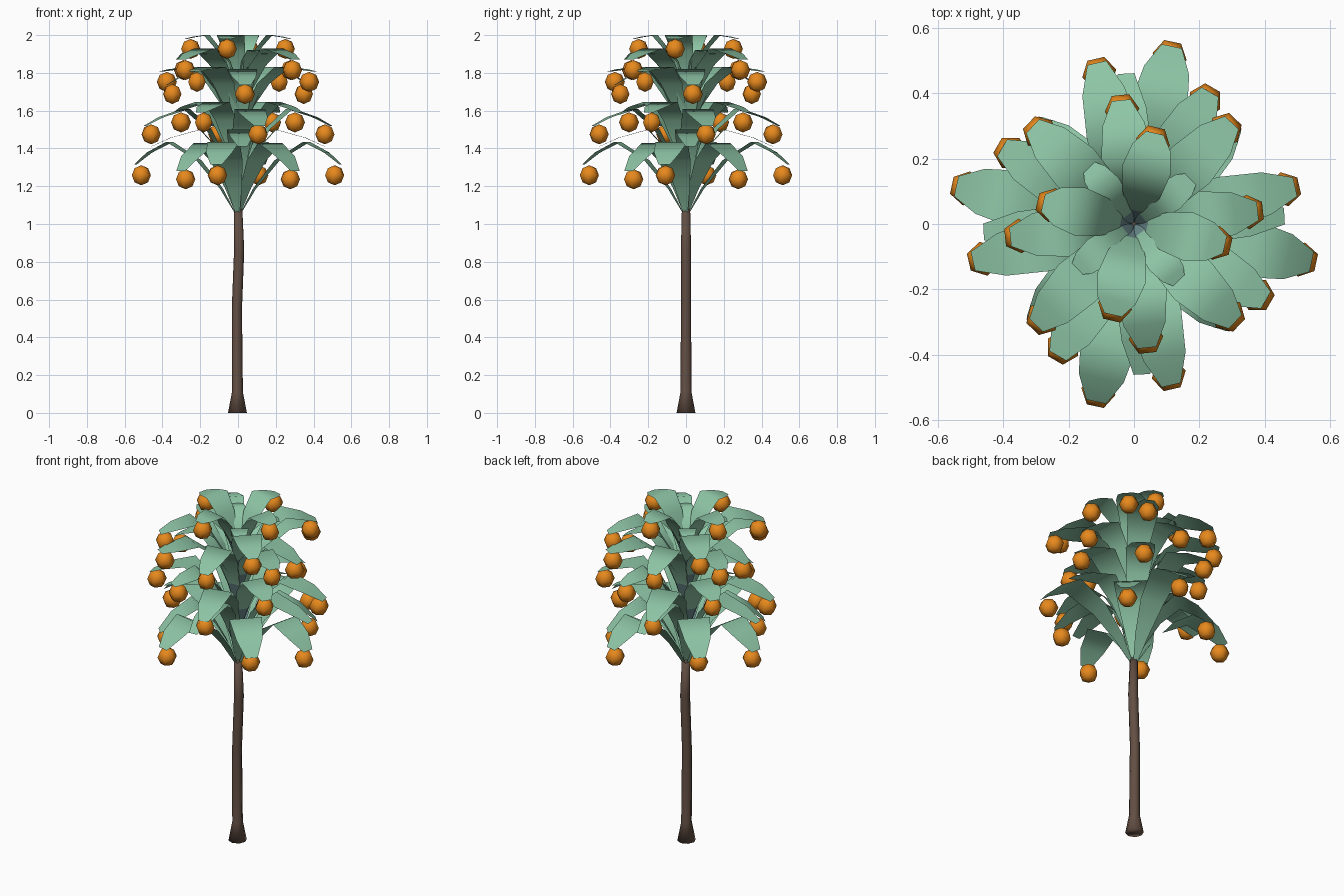
import bpy, bmesh, math
from mathutils import Matrix, Vector

cube = bpy.data.objects.get("Cube")
if cube:
    bpy.data.objects.remove(cube)


def material(name, color):
    m = bpy.data.materials.new(name)
    m.use_nodes = True
    m.diffuse_color = (*color, 1)
    bsdf = m.node_tree.nodes["Principled BSDF"]
    bsdf.inputs["Base Color"].default_value = (*color, 1)
    bsdf.inputs["Roughness"].default_value = 0.8
    return m


bark = material("bark brown", (0.125, 0.078, 0.057))
leaf_green = material("leaf green", (0.27, 0.56, 0.38))
stem_grey = material("stem blue grey", (0.15, 0.26, 0.27))
orange = material("fruit orange", (0.80, 0.25, 0.012))


def finish(name, bm, mats, angle):
    mesh = bpy.data.meshes.new(name)
    bm.to_mesh(mesh)
    bm.free()
    for m in mats:
        mesh.materials.append(m)
    obj = bpy.data.objects.new(name, mesh)
    bpy.context.collection.objects.link(obj)
    bpy.ops.object.select_all(action="DESELECT")
    obj.select_set(True)
    bpy.context.view_layer.objects.active = obj
    bpy.ops.object.shade_smooth_by_angle(angle=math.radians(angle))


# Trunk: flared foot and a slight bend, as (height, radius, x offset)
def build_trunk(sides=8):
    bm = bmesh.new()
    rings = []
    for z, r, dx in [(0, 0.05, -0.003), (0.11, 0.029, -0.003), (0.55, 0.027, -0.006),
                     (0.86, 0.027, 0.006), (1.08, 0.022, 0.001)]:
        rings.append([bm.verts.new((dx + r * math.cos(math.tau * i / sides),
                                    r * math.sin(math.tau * i / sides), z))
                      for i in range(sides)])
    for a, b in zip(rings, rings[1:]):
        for i in range(sides):
            j = (i + 1) % sides
            bm.faces.new((a[i], a[j], b[j], b[i]))
    bm.faces.new(rings[0][::-1])
    bm.faces.new(rings[-1])
    finish("trunk", bm, [bark], 120)


# One arching leaf: rises from the stem to a peak, then droops to a blunt tip
def add_leaf(bm, angle, base_z, peak, tip, width):
    pr, pz = peak
    tr, tz = tip
    rise = pz - base_z
    stations = [(0.005, base_z, 0.1),
                (pr * 0.24, base_z + rise * 0.37, 0.45),
                (pr * 0.57, base_z + rise * 0.75, 0.8),
                (pr, pz, 1.0),
                (pr + (tr - pr) * 0.6, pz + (tz - pz) * 0.48, 0.8),
                (tr, tz, 0.36)]
    turn = Matrix.Rotation(angle, 3, "Z")
    pairs = [[bm.verts.new(turn @ Vector((r, s * w * width / 2, z))) for s in (-1, 1)]
             for r, z, w in stations]
    for i, (a, b) in enumerate(zip(pairs, pairs[1:])):
        face = bm.faces.new((a[0], b[0], b[1], a[1]))
        face.material_index = 1 if i == 0 and base_z > 1.1 else 0


# Crown rings: azimuth, stem height, peak, tip, leaf width, fruit position
crown = [
    (78, 1.04, (0.37, 1.435), (0.555, 1.315), 0.175, (0.523, 1.258)),
    (45, 1.05, (0.24, 1.43), (0.43, 1.28), 0.18, (0.392, 1.237)),
    (3, 1.12, (0.20, 1.50), (0.46, 1.41), 0.14, None),
    (13, 1.18, (0.28, 1.61), (0.505, 1.52), 0.165, (0.472, 1.475)),
    (59, 1.25, (0.22, 1.645), (0.385, 1.59), 0.16, (0.352, 1.538)),
    (60, 1.48, (0.27, 1.83), (0.465, 1.808), 0.165, (0.435, 1.752)),
    (6, 1.38, (0.20, 1.82), (0.38, 1.735), 0.16, (0.35, 1.688)),
    (46, 1.56, (0.25, 1.93), (0.43, 1.87), 0.16, (0.40, 1.815)),
    (38, 1.68, (0.14, 1.92), (0.23, 1.90), 0.10, None),
    (77, 1.66, (0.17, 2.0), (0.285, 1.98), 0.15, (0.257, 1.927)),
]

build_trunk()
for n, (azimuth, base_z, peak, tip, width, fruit) in enumerate(crown, 1):
    leaves, fruits = bmesh.new(), bmesh.new()
    for k in range(4):
        angle = math.radians(azimuth + 90 * k)
        add_leaf(leaves, angle, base_z, peak, tip, width)
        # Fruit hanging under the leaf tip
        if fruit:
            place = (Matrix.Rotation(angle, 4, "Z")
                     @ Matrix.Translation((fruit[0], 0, fruit[1])))
            bmesh.ops.create_uvsphere(fruits, u_segments=6, v_segments=4,
                                      radius=0.053, matrix=place)
    finish(f"leaf_ring_{n}", leaves, [leaf_green, stem_grey], 100)
    if fruit:
        finish(f"fruit_ring_{n}", fruits, [orange], 60)
    else:
        fruits.free()
